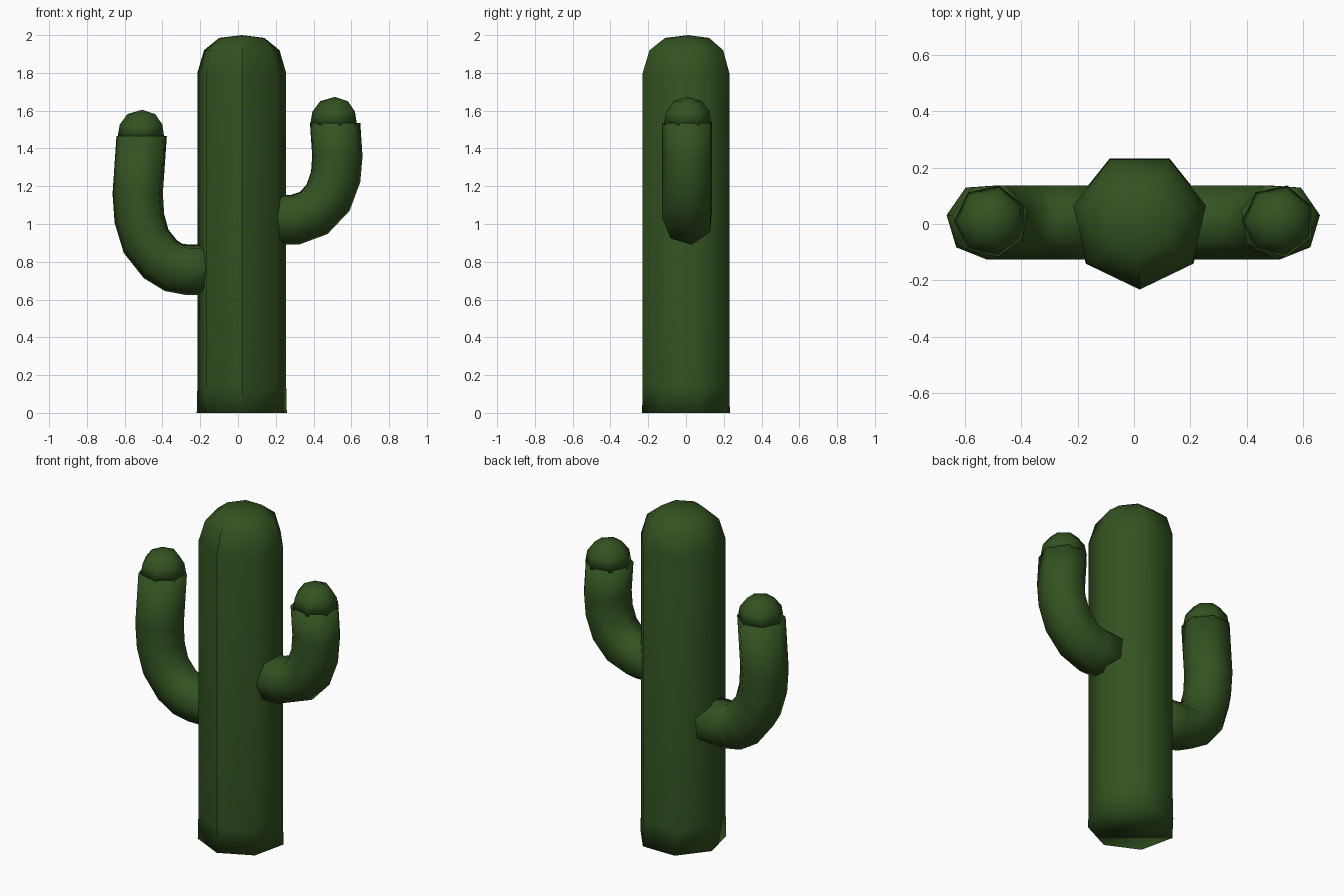
import bpy, bmesh, math
from mathutils import Vector

if "Cube" in bpy.data.objects:
    bpy.data.objects.remove(bpy.data.objects["Cube"])

SIDES = 7
Y0 = 0.01

green = bpy.data.materials.new("cactus_green")
green.diffuse_color = (0.033, 0.085, 0.015, 1)
green.use_nodes = True
green.node_tree.nodes["Principled BSDF"].inputs["Base Color"].default_value = green.diffuse_color


def ring(center, u, v, r, phase):
    """Seven points around center in the plane of u and v."""
    angles = [math.radians(phase) + math.tau * i / SIDES for i in range(SIDES)]
    return [center + r * (math.cos(a) * u + math.sin(a) * v) for a in angles]


def loft(name, rings, tip=None, seam=False):
    """Skin the rings, close the start, and end in a tip point or flat cap."""
    bm = bmesh.new()
    loops = [[bm.verts.new(p) for p in pts] for pts in rings]
    for a, b in zip(loops, loops[1:]):
        for i in range(SIDES):
            j = (i + 1) % SIDES
            bm.faces.new((a[i], a[j], b[j], b[i]))
    bm.faces.new(loops[0][::-1])
    if tip is None:
        bm.faces.new(loops[-1])
    else:
        top = bm.verts.new(tip)
        for i in range(SIDES):
            bm.faces.new((loops[-1][i], loops[-1][(i + 1) % SIDES], top))
    bmesh.ops.recalc_face_normals(bm, faces=bm.faces)
    for f in bm.faces:
        f.smooth = True
    if seam:  # crease down the front corner
        for a, b in zip(loops, loops[1:]):
            bm.edges.get((a[0], b[0])).smooth = False
    mesh = bpy.data.meshes.new(name)
    bm.to_mesh(mesh)
    bm.free()
    mesh.materials.append(green)
    bpy.context.collection.objects.link(bpy.data.objects.new(name, mesh))


X, Y, Z = Vector((1, 0, 0)), Vector((0, 1, 0)), Vector((0, 0, 1))

# Trunk: seven-sided column with a rounded top
profile = [(0.2446, 0), (0.241, 0.15), (0.241, 1.8), (0.205, 1.92), (0.123, 1.985)]
loft("trunk",
     [ring(Vector((0.02, 0.012, z)), X, Y, r, -90) for r, z in profile],
     Vector((0.02, 0.012, 2.0)), seam=True)


def arm(side, path):
    """Bent tube along an x-z path, with a separate domed cap."""
    pts = [Vector((x, Y0, z)) for x, z in path]
    sign = 1 if pts[-1].x > 0 else -1
    rings = []
    for i, p in enumerate(pts):
        if i == 0:
            t = X * sign
        elif i == len(pts) - 1:
            t = Z
        else:
            t = ((p - pts[i - 1]).normalized() + (pts[i + 1] - p).normalized()).normalized()
        outward = Vector((t.z, 0, -t.x)) * sign
        rings.append(ring(p, outward, Y, 0.137, 9))
    loft(side + "_arm", rings)

    end = pts[-1]
    dome = [(0.13, -0.01), (0.118, 0.06), (0.077, 0.115)]
    loft(side + "_arm_cap",
         [ring(end + Z * h, X, Y, r, 25) for r, h in dome],
         end + Z * 0.138)


# Arms
arm("right", [(0.12, 1.025), (0.30, 1.024), (0.40, 1.06), (0.475, 1.14),
              (0.515, 1.25), (0.524, 1.36), (0.512, 1.535)])
arm("left", [(-0.10, 0.76), (-0.27, 0.76), (-0.34, 0.772), (-0.41, 0.815),
             (-0.485, 0.91), (-0.52, 1.03), (-0.529, 1.16), (-0.508, 1.467)])
